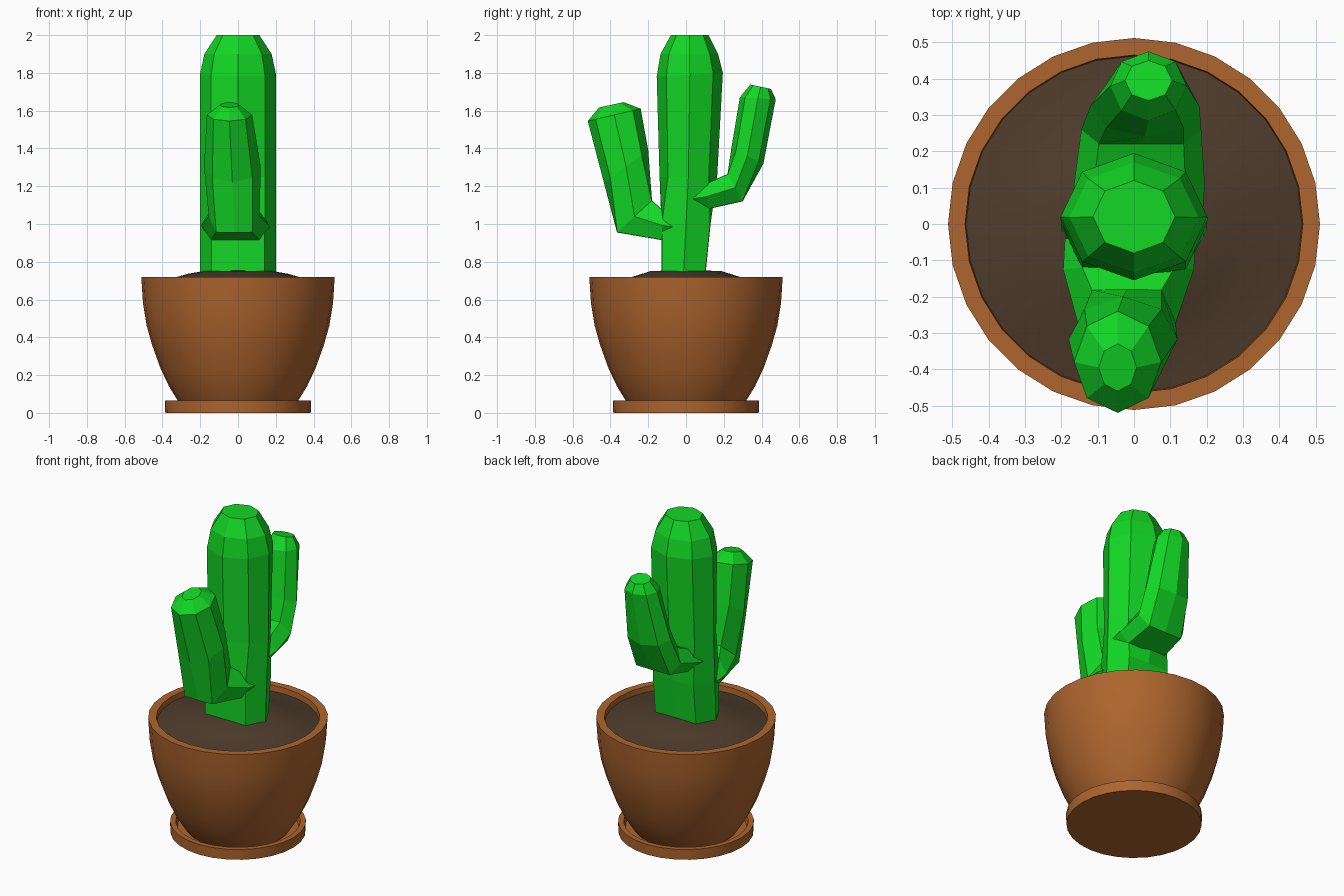
import bpy, bmesh, math

if "Cube" in bpy.data.objects:
    bpy.data.objects.remove(bpy.data.objects["Cube"])

SEG = 28


def material(name, rgb):
    m = bpy.data.materials.new(name)
    m.diffuse_color = (*rgb, 1)
    m.use_nodes = True
    m.node_tree.nodes["Principled BSDF"].inputs["Base Color"].default_value = m.diffuse_color
    return m


TERRACOTTA = material("terracotta", (0.42, 0.13, 0.027))
SOIL = material("soil", (0.075, 0.045, 0.024))
GREEN = material("cactus_green", (0.006, 0.68, 0.018))


def finish(name, bm, mat, smooth=None):
    bmesh.ops.recalc_face_normals(bm, faces=bm.faces)
    me = bpy.data.meshes.new(name)
    bm.to_mesh(me)
    bm.free()
    me.materials.append(mat)
    ob = bpy.data.objects.new(name, me)
    bpy.context.collection.objects.link(ob)
    if smooth:
        bpy.ops.object.select_all(action='DESELECT')
        ob.select_set(True)
        bpy.context.view_layer.objects.active = ob
        bpy.ops.object.shade_smooth_by_angle(angle=math.radians(smooth))
    return ob


def bridge(bm, rings):
    for a, b in zip(rings, rings[1:]):
        n = len(a)
        for i in range(n):
            j = (i + 1) % n
            bm.faces.new((a[i], a[j], b[j], b[i]))


def lathe(name, profile, mat, caps=(True, True), wave=0.0):
    """Revolve (radius, z) points, capping the first and last ring."""
    bm = bmesh.new()
    rings = []
    for r, z in profile:
        ring = []
        for i in range(SEG):
            a = 2 * math.pi * i / SEG
            dz = wave * math.sin(2 * a + 0.6) * (0.2 < r < 0.4)
            ring.append(bm.verts.new((r * math.cos(a), r * math.sin(a), z + dz)))
        rings.append(ring)
    bridge(bm, rings)
    for ring, cap in ((rings[0], caps[0]), (rings[-1], caps[1])):
        if cap:
            bm.faces.new(ring)
    return finish(name, bm, mat, 35)


def stem(name, sections, n=8):
    """Faceted stem; section = centre x, half width, outer (y, z), inner (y, z), flatten."""
    bm = bmesh.new()
    rings = []
    for x, rx, (oy, oz), (iy, iz), flat in sections:
        c = 0.72 if flat else 1.0
        ring = []
        for k in range(n):
            a = 2 * math.pi * k / n
            s = max(-c, min(c, math.sin(a))) / c
            ring.append(bm.verts.new((x + rx * math.cos(a),
                                      (oy + iy) / 2 + s * (oy - iy) / 2,
                                      (oz + iz) / 2 + s * (oz - iz) / 2)))
        rings.append(ring)
    bridge(bm, rings)
    bm.faces.new(rings[0])
    bm.faces.new(rings[-1])
    return finish(name, bm, GREEN)


# Saucer with a raised lip
lathe("saucer", [(0.385, 0), (0.387, 0.065), (0.355, 0.065), (0.345, 0.03)], TERRACOTTA)

# Bowl-shaped pot, open at the top
lathe("pot", [(0.295, 0.03), (0.325, 0.075), (0.365, 0.14), (0.41, 0.235), (0.455, 0.36),
              (0.483, 0.46), (0.503, 0.58), (0.512, 0.72), (0.465, 0.72), (0.46, 0.66)],
      TERRACOTTA)

# Mounded soil
lathe("soil", [(0.463, 0.685), (0.36, 0.703), (0.27, 0.728), (0.19, 0.75), (0.08, 0.755)],
      SOIL, caps=(False, True), wave=0.01)

# Main trunk, widening upwards to a rounded top
stem("trunk", [
    (0, 0.20, (-0.13, 0.70), (0.10, 0.70), True),
    (0, 0.20, (-0.13, 1.00), (0.13, 1.00), True),
    (0, 0.202, (-0.14, 1.25), (0.165, 1.25), False),
    (0, 0.202, (-0.155, 1.78), (0.195, 1.80), False),
    (0, 0.178, (-0.135, 1.90), (0.17, 1.90), False),
    (0, 0.113, (-0.08, 2.00), (0.12, 2.00), False),
])

# Front arm
stem("front_arm", [
    (-0.01, 0.18, (-0.04, 0.91), (-0.04, 1.05), True),
    (-0.015, 0.18, (-0.13, 0.915), (-0.12, 1.07), True),
    (-0.02, 0.135, (-0.365, 0.955), (-0.18, 1.125), True),
    (-0.03, 0.15, (-0.435, 1.22), (-0.20, 1.39), False),
    (-0.045, 0.12, (-0.52, 1.545), (-0.24, 1.61), False),
    (-0.045, 0.052, (-0.46, 1.617), (-0.33, 1.645), False),
])

# Back arm
stem("back_arm", [
    (0.01, 0.18, (0.04, 1.07), (0.04, 1.20), True),
    (0.015, 0.18, (0.12, 1.08), (0.10, 1.21), True),
    (0.02, 0.165, (0.30, 1.12), (0.22, 1.265), True),
    (0.03, 0.15, (0.41, 1.32), (0.24, 1.40), False),
    (0.04, 0.105, (0.475, 1.66), (0.285, 1.67), False),
    (0.04, 0.065, (0.45, 1.715), (0.34, 1.738), False),
])
